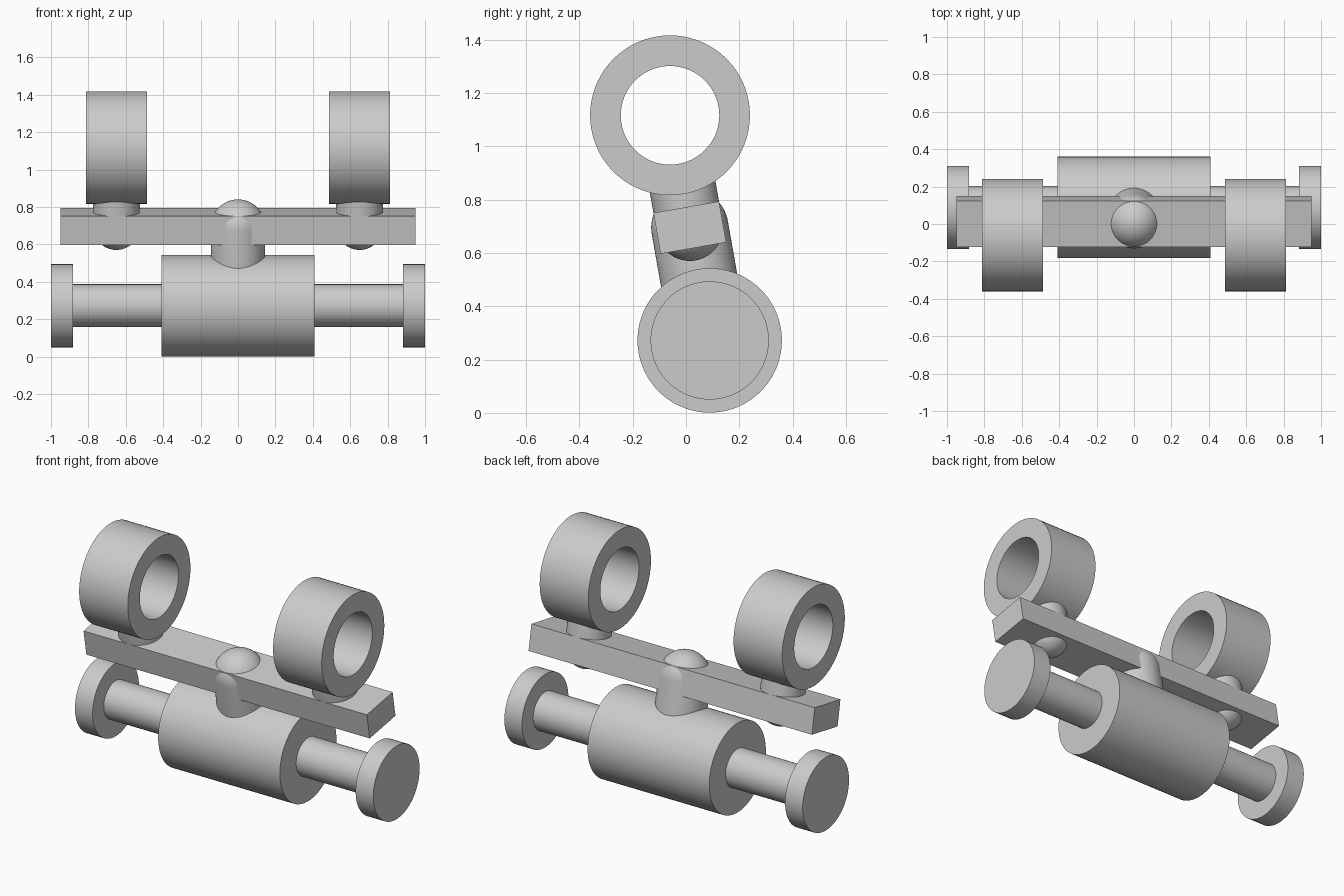
import bpy, bmesh, math
from mathutils import Matrix, Vector

default = bpy.data.objects.get("Cube")
if default:
    bpy.data.objects.remove(default, do_unlink=True)

GREY = (0.6, 0.6, 0.6, 1.0)
mat = bpy.data.materials.new("plain grey")
mat.use_nodes = True
mat.diffuse_color = GREY
mat.node_tree.nodes["Principled BSDF"].inputs["Base Color"].default_value = GREY

# Everything above the barrel leans forward about the barrel's axis
LEAN = Matrix.Translation((0, 0.089, 0.272)) @ Matrix.Rotation(math.radians(10), 4, "X")
ALONG_X = Matrix.Rotation(math.radians(90), 4, "Y")
BAR_H = 0.43      # bar centre, measured along the leaning axis
RING_H = 0.858    # ring centre


def finish(bm, name, matrix):
    bmesh.ops.remove_doubles(bm, verts=bm.verts, dist=1e-5)
    bmesh.ops.recalc_face_normals(bm, faces=bm.faces)
    mesh = bpy.data.meshes.new(name)
    bm.to_mesh(mesh)
    bm.free()
    mesh.materials.append(mat)
    obj = bpy.data.objects.new(name, mesh)
    bpy.context.collection.objects.link(obj)
    obj.matrix_world = matrix
    bpy.ops.object.select_all(action="DESELECT")
    obj.select_set(True)
    bpy.context.view_layer.objects.active = obj
    bpy.ops.object.shade_smooth_by_angle(angle=math.radians(30))
    return obj


def lathe(name, profile, matrix, closed=False, steps=72):
    """Revolve (radius, height) points about the local z axis."""
    bm = bmesh.new()
    verts = [bm.verts.new((r, 0, h)) for r, h in profile]
    pairs = list(zip(verts, verts[1:]))
    if closed:
        pairs.append((verts[-1], verts[0]))
    edges = [bm.edges.new(p) for p in pairs]
    bmesh.ops.spin(bm, geom=verts + edges, cent=(0, 0, 0), axis=(0, 0, 1),
                   angle=math.tau, steps=steps, use_merge=True)
    return finish(bm, name, matrix)


def cylinder_x(name, radius, x0, x1):
    return lathe(name, [(0, x0), (radius, x0), (radius, x1), (0, x1)],
                 Matrix.Translation((0, 0.089, 0.272)) @ ALONG_X)


def round_post(name, radius, x, length, direction):
    """Post with a hemispherical end at the bar centre, running up or down."""
    arc = [i * math.pi / 32 for i in range(17)]
    profile = [(radius * math.sin(a), -direction * radius * math.cos(a)) for a in arc]
    profile += [(radius, direction * length), (0, direction * length)]
    return lathe(name, profile, LEAN @ Matrix.Translation((x, 0, BAR_H)))


# Barrel with its shaft
cylinder_x("barrel", 0.271, -0.408, 0.408)
cylinder_x("shaft", 0.115, -0.9, 0.9)

# Cross bar
bm = bmesh.new()
bmesh.ops.create_cube(bm, size=1)
bmesh.ops.scale(bm, verts=bm.verts, vec=Vector((1.9, 0.25, 0.156)))
finish(bm, "cross_bar", LEAN @ Matrix.Translation((0, 0, BAR_H)))

# Centre post joining the bar to the barrel
round_post("centre_post", 0.145, 0, 0.25, -1)

# End flanges, ring posts and rings on both sides
for side, s in (("left", 1), ("right", -1)):
    cylinder_x(side + "_flange", 0.222, s * 0.882, s * 1.0)
    round_post(side + "_ring_post", 0.125, s * 0.65, 0.19, 1)
    lathe(side + "_ring", [(0.185, -0.163), (0.3, -0.163), (0.3, 0.163), (0.185, 0.163)],
          LEAN @ Matrix.Translation((s * 0.65, 0, RING_H)) @ ALONG_X, closed=True)
